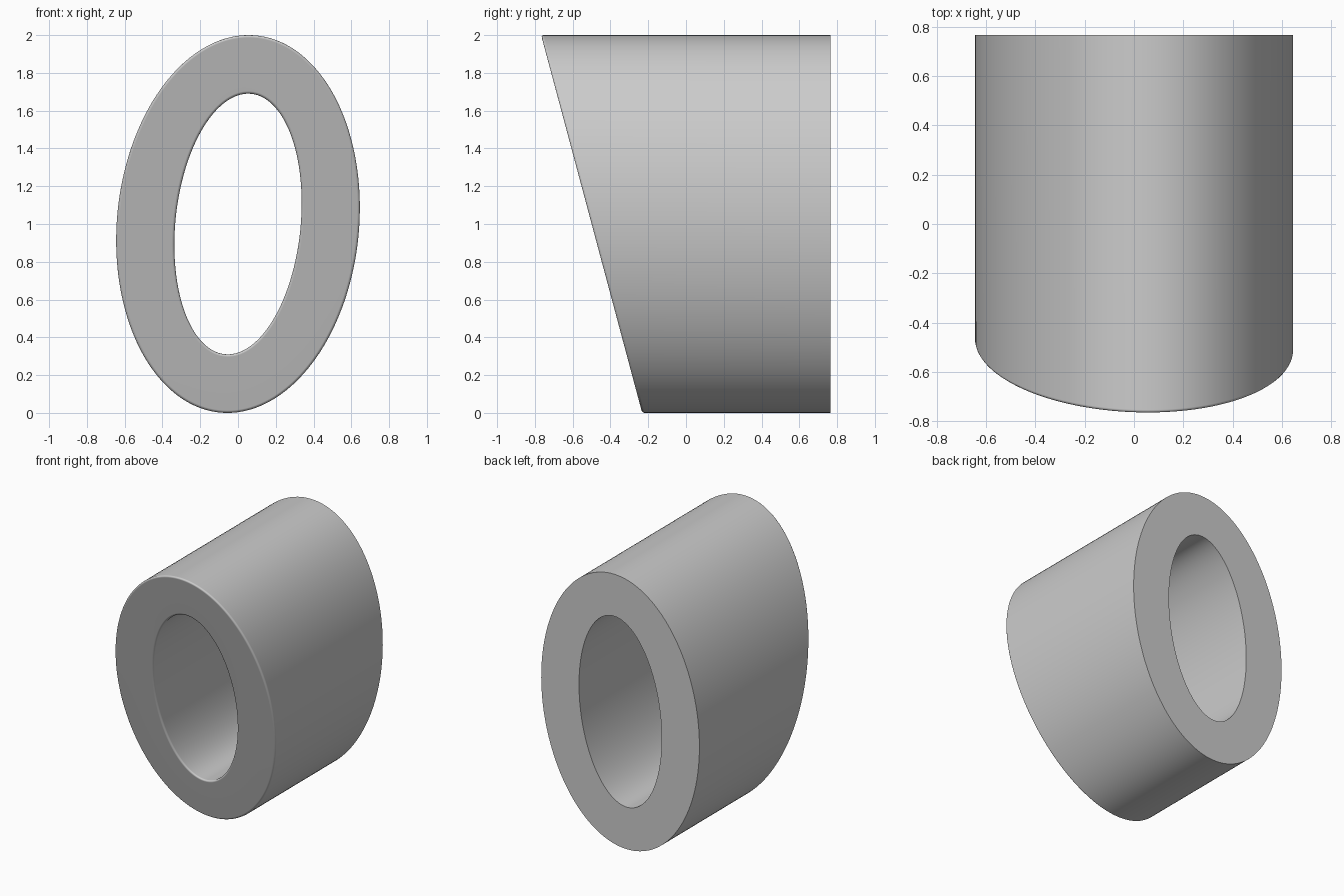
import bpy, bmesh, math

if "Cube" in bpy.data.objects:
    bpy.data.objects.remove(bpy.data.objects["Cube"])

N = 160
BACK = 0.765


def ellipse(half_w, half_h, lean):
    """Leaning ellipse in XZ around z = 1; lean shifts the top point sideways."""
    pts = []
    for i in range(N):
        t = 2 * math.pi * i / N
        k = lean / half_w
        c = math.sqrt(1 - k * k)
        pts.append((half_w * (c * math.cos(t) + k * math.sin(t)),
                    1 + half_h * math.sin(t)))
    return pts


def front_y(z):
    """Slanted front plane."""
    return -0.232 - 0.2675 * z


bm = bmesh.new()
outer = ellipse(0.645, 1.0, 0.056)
inner = ellipse(0.337, 0.69, 0.054)

# Four rings: front outer, front inner, back inner, back outer
rings = [
    [bm.verts.new((x, front_y(z), z)) for x, z in outer],
    [bm.verts.new((x, front_y(z), z)) for x, z in inner],
    [bm.verts.new((x, BACK, z)) for x, z in inner],
    [bm.verts.new((x, BACK, z)) for x, z in outer],
]
for r in range(4):
    a, b = rings[r], rings[(r + 1) % 4]
    for i in range(N):
        j = (i + 1) % N
        bm.faces.new((a[i], a[j], b[j], b[i]))
bmesh.ops.recalc_face_normals(bm, faces=bm.faces)

# Small rounding on the two front rims only
rims = [bm.edges.get((ring[i], ring[(i + 1) % N]))
        for ring in rings[:2] for i in range(N)]
bmesh.ops.bevel(bm, geom=rims, offset=0.014, segments=4, profile=0.5,
                affect='EDGES', clamp_overlap=True)

mesh = bpy.data.meshes.new("slanted_tube")
bm.to_mesh(mesh)
bm.free()
tube = bpy.data.objects.new("slanted_tube", mesh)
bpy.context.collection.objects.link(tube)

# Smooth walls, crisp back rims, flat end faces
bpy.context.view_layer.objects.active = tube
tube.select_set(True)
bpy.ops.object.shade_smooth_by_angle(angle=math.radians(40))
normals = tube.modifiers.new("flat_ends", 'WEIGHTED_NORMAL')
normals.keep_sharp = True
